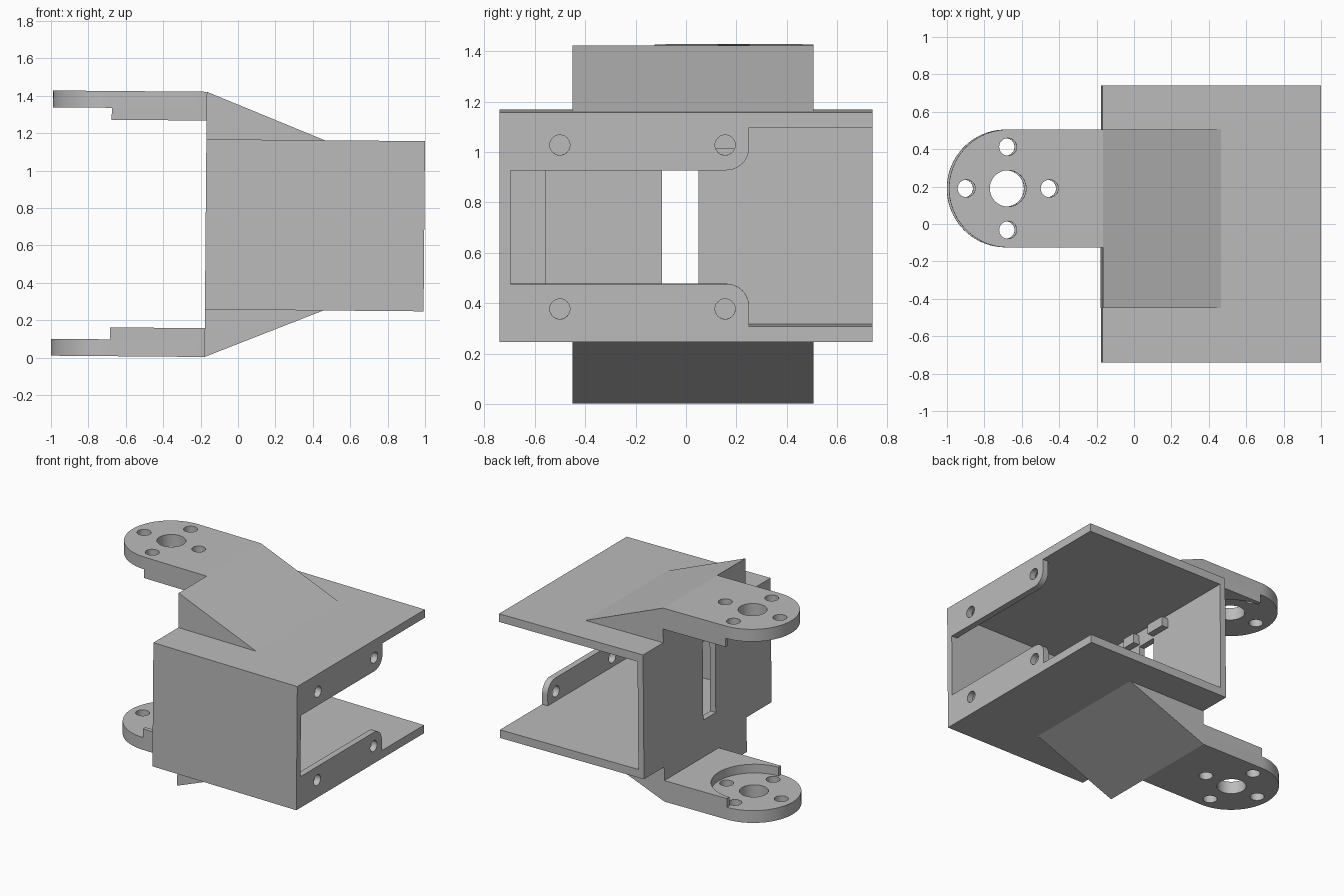
import bpy
from math import radians, sin, cos
from mathutils import Matrix, Vector

cube = bpy.data.objects.get("Cube")
if cube:
    bpy.data.objects.remove(cube, do_unlink=True)

GREY = (0.5, 0.5, 0.5, 1)
mat = bpy.data.materials.new("plain_grey")
mat.use_nodes = True
mat.diffuse_color = GREY
mat.node_tree.nodes["Principled BSDF"].inputs["Base Color"].default_value = GREY

# The bracket is modelled about its mid-height, then lifted and slightly tilted
PLACE = Matrix.Translation((0, 0, 0.711)) @ Matrix.Rotation(0.0085, 4, "Y")
AXES = {"x": ((0, 1, 0), (0, 0, 1), (1, 0, 0)),   # outline drawn in y, z
        "y": ((1, 0, 0), (0, 0, 1), (0, 1, 0)),   # outline drawn in x, z
        "z": ((1, 0, 0), (0, 1, 0), (0, 0, 1))}   # outline drawn in x, y


def arc(cx, cy, r, start=0, end=360, steps=40):
    count = steps if end - start == 360 else steps + 1
    angles = [radians(start + (end - start) * i / steps) for i in range(count)]
    return [(cx + r * cos(a), cy + r * sin(a)) for a in angles]


def rect(a0, a1, b0, b1):
    return [(a0, b0), (a1, b0), (a1, b1), (a0, b1)]


def plate(name, axis, low, high, outline, holes=(), side=1):
    """Extrude an outline with holes along an axis; side=-1 mirrors it in z."""
    curve = bpy.data.curves.new(name, "CURVE")
    curve.dimensions = "2D"
    curve.fill_mode = "BOTH"
    curve.extrude = (high - low) / 2
    for ring in (outline, *holes):
        spline = curve.splines.new("POLY")
        spline.points.add(len(ring) - 1)
        for point, (a, b) in zip(spline.points, ring):
            point.co = (a, b, 0, 1)
        spline.use_cyclic_u = True
    helper = bpy.data.objects.new(name + "_outline", curve)
    bpy.context.collection.objects.link(helper)
    bpy.context.view_layer.update()
    graph = bpy.context.evaluated_depsgraph_get()
    mesh = bpy.data.meshes.new_from_object(helper.evaluated_get(graph))
    bpy.data.objects.remove(helper, do_unlink=True)
    bpy.data.curves.remove(curve)

    basis = Matrix([Vector(v) for v in AXES[axis]]).transposed().to_4x4()
    local = (Matrix.Diagonal((1, 1, side, 1)) @ basis
             @ Matrix.Translation((0, 0, (low + high) / 2)))
    mesh.transform(PLACE @ local)
    if local.determinant() < 0:
        mesh.flip_normals()
    mesh.shade_smooth()
    mesh.set_sharp_from_angle(angle=radians(30))
    mesh.materials.clear()
    mesh.materials.append(mat)
    obj = bpy.data.objects.new(name, mesh)
    bpy.context.collection.objects.link(obj)
    return obj


LEFT, RIGHT = -0.173, 0.996      # housing extent in x
FRONT, BACK = -0.74, 0.74        # housing extent in y
OUT, IN = 0.455, 0.395           # outer and inner half height
WALL = 0.045
AX, AY, AR = -0.68, 0.19, 0.315  # pivot centre and arm tip radius
Y0, Y1 = AY - AR, AY + AR        # arm width

# Housing walls
plate("front_wall", "y", FRONT, FRONT + WALL, rect(LEFT, RIGHT, -IN, IN))
plate("slotted_wall", "x", LEFT, LEFT + WALL, rect(FRONT + WALL, BACK, -IN, IN),
      [rect(-0.095, 0.05, -0.285, 0.285)])
plate("inner_pad", "x", LEFT + WALL, LEFT + WALL + 0.02,
      rect(FRONT + WALL, -0.555, -IN, IN))

# Pivot holes: one large centre hole with four small ones around it
pivot_holes = [arc(AX, AY, 0.097)]
pivot_holes += [arc(x, y, 0.047, steps=24) for x, y in arc(AX, AY, 0.222, steps=4)]

for side, tag in ((1, "upper"), (-1, "lower")):
    plate(tag + "_housing_plate", "z", IN, OUT, rect(LEFT, RIGHT, FRONT, BACK), side=side)

    # Screw lip with one rounded corner
    lip = [(FRONT + WALL, IN), (FRONT + WALL, 0.225)]
    lip += arc(0.16, 0.315, 0.09, -90, 0, 10) + [(0.25, IN)]
    plate(tag + "_screw_lip", "x", RIGHT - WALL, RIGHT, lip,
          [arc(y, 0.325, 0.04, steps=24) for y in (-0.5, 0.155)], side)

    # Sloped gusset carrying the arm
    plate(tag + "_gusset", "y", -0.45, Y1,
          [(LEFT, OUT), (0.46, OUT), (LEFT, 0.709)], side=side)

    # Arm with round tip, and the thicker root around the circular recess
    tip = [(LEFT, Y0), (LEFT, Y1)] + arc(AX, AY, AR, 90, 270)
    plate(tag + "_arm", "z", 0.619, 0.709, tip, pivot_holes, side)
    root = arc(AX, AY, 0.285, -90, 90) + [(AX, Y1), (LEFT, Y1), (LEFT, Y0), (AX, Y0)]
    plate(tag + "_arm_root", "z", 0.555, 0.619, root, side=side)

# Small clips inside, above the slot
for name, y0, y1 in (("rear_clip", 0.05, 0.2), ("front_clip", -0.2, -0.095)):
    plate(name, "x", LEFT + WALL, LEFT + WALL + 0.05, rect(y0, y1, 0.3, 0.37))
